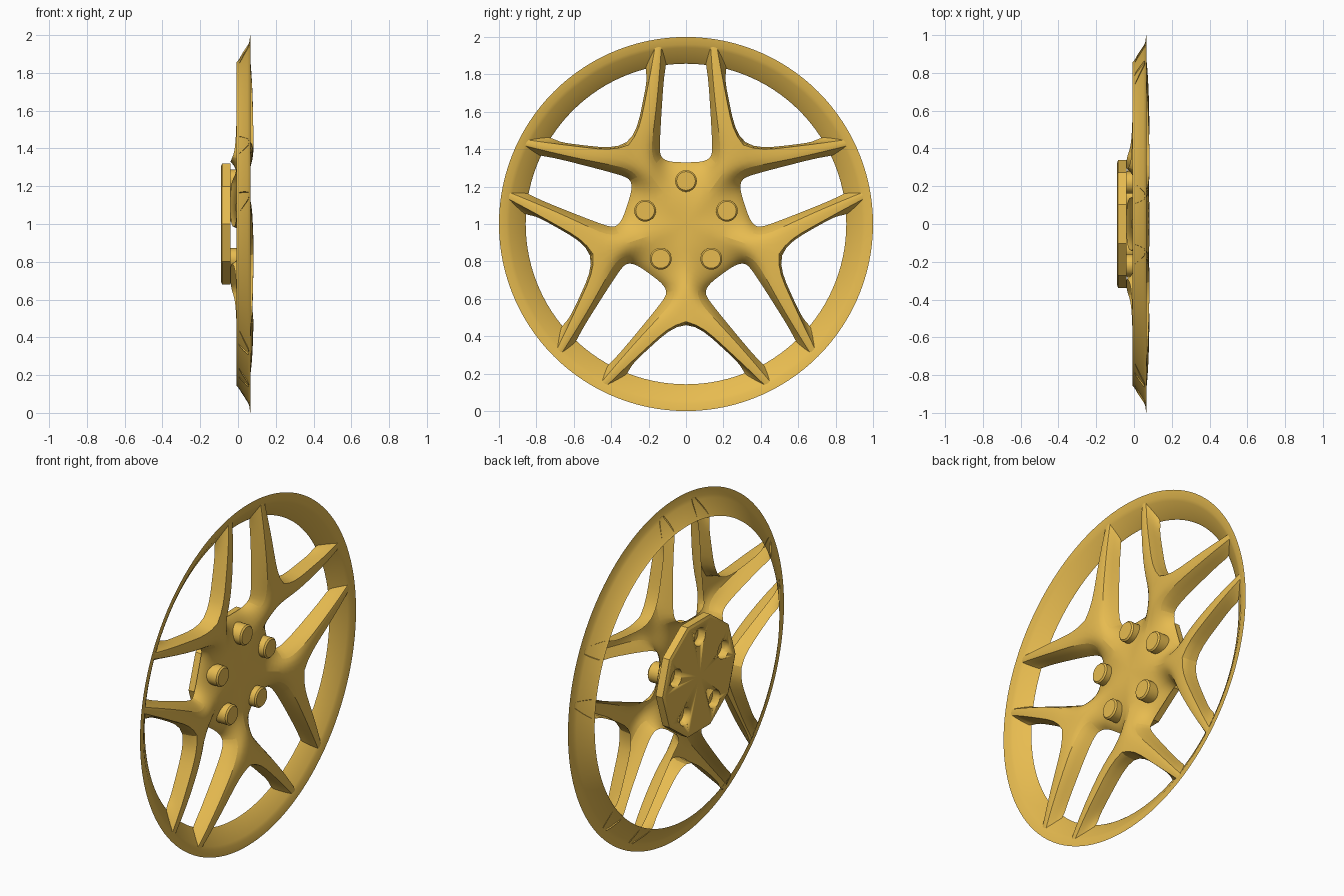
import bpy, bmesh
from math import sin, cos, pi, radians
from mathutils import Matrix, Vector

if "Cube" in bpy.data.objects:
    bpy.data.objects.remove(bpy.data.objects["Cube"])

gold = bpy.data.materials.new("gold_paint")
gold.diffuse_color = (0.80, 0.50, 0.08, 1)
gold.use_nodes = True
gold.node_tree.nodes["Principled BSDF"].inputs["Base Color"].default_value = gold.diffuse_color
CENTRE = Matrix.Translation((0, 0, 1))


def finish(name, bm, angle=35):
    me = bpy.data.meshes.new(name)
    bm.to_mesh(me)
    bm.free()
    ob = bpy.data.objects.new(name, me)
    bpy.context.collection.objects.link(ob)
    me.materials.append(gold)
    bpy.context.view_layer.objects.active = ob
    ob.select_set(True)
    bpy.ops.object.shade_smooth_by_angle(angle=radians(angle))
    ob.select_set(False)
    return ob


def place(t, s, x, k):
    # t across and s along the axis of window k, x is depth
    a = pi / 2 + k * 2 * pi / 5
    return Vector((x, s * cos(a) + t * sin(a), 1 + s * sin(a) - t * cos(a)))


def fork(r, x):
    return (r * sin(pi / 5), r * cos(pi / 5), x)


def lathe(bm, profile, n, phase=0.0, offset=(0, 0, 1)):
    # revolve (x, r) points about the x axis
    rings = []
    for x, r in profile:
        if r == 0:
            rings.append([bm.verts.new(Vector(offset) + Vector((x, 0, 0)))] * n)
        else:
            rings.append([bm.verts.new(Vector(offset) + Vector(
                (x, r * cos(phase + 2 * pi * i / n), r * sin(phase + 2 * pi * i / n))))
                for i in range(n)])
    for p, q in zip(rings, rings[1:]):
        for i in range(n):
            j = (i + 1) % n
            bm.faces.new(list(dict.fromkeys((p[i], p[j], q[j], q[i]))))


# Rim: thin conical ring
bm = bmesh.new()
lathe(bm, [(-0.008, 0.857), (0.0, 0.864), (0.05, 0.942), (0.059, 0.96), (0.065, 1.0)], 120)
bmesh.ops.recalc_face_normals(bm, faces=bm.faces)
finish("rim", bm, 50)

# Spokes and hub face: rows run hub centre to rim, each from window edge to fork edge
rows = [
    [(0, .33, -.04), (0, .295, -.008), (0, .15, .025)],
    [(.085, .33, -.04), (.09, .295, -.005), fork(.20, .035)],
    [(.135, .352, -.03), (.165, .325, .045), fork(.33, .068)],
    [(.143, .40, -.012), (.185, .40, .074), fork(.468, .086), fork(.482, .0)],
    [(.129, .63, -.006), (.153, .65, .078), (.222, .65, .080), (.233, .645, -.004)],
    [(.117, .81, -.004), (.138, .84, .069), (.188, .82, .071), (.202, .79, -.004)],
    [(.100, .866, -.004), (.131, .955, .057), (.165, .948, .057), (.226, .835, -.006)],
]
bm = bmesh.new()
crease = bm.edges.layers.float.new("crease_edge")
for k in range(5):
    for side in (1, -1):
        g = [[bm.verts.new(place(side * t, s, x, k)) for t, s, x in row] for row in rows]
        hub = bm.verts.new((0.03, 0, 1))
        quads = [(hub, g[0][2], g[1][2])]
        for p, q in zip(g, g[1:]):
            for i in range(min(len(p), len(q)) - 1):
                quads.append((p[i], p[i + 1], q[i + 1], q[i]))
        for f in quads:
            bm.faces.new(f if side > 0 else f[::-1])
        # keep the fork edge crisp and the window shoulder soft
        for p, q in zip(g[3:], g[4:]):
            bm.edges.get((p[2], q[2]))[crease] = 0.9
            bm.edges.get((p[1], q[1]))[crease] = 0.45
bmesh.ops.remove_doubles(bm, verts=bm.verts, dist=0.0005)
bmesh.ops.recalc_face_normals(bm, faces=bm.faces)
if sum(f.normal.x * f.calc_area() for f in bm.faces) < 0:
    bmesh.ops.reverse_faces(bm, faces=bm.faces)
spokes = finish("spokes", bm, 40)
sub = spokes.modifiers.new("smooth", 'SUBSURF')
sub.levels = sub.render_levels = 2
# move smoothing ahead of any angle-based modifier
spokes.modifiers.move(len(spokes.modifiers) - 1, 0)

# Mounting pad: ten-sided plate with bolt holes
bm = bmesh.new()
lathe(bm, [(-0.09, 0), (-0.09, 0.322), (-0.084, 0.338), (-0.04, 0.338), (-0.04, 0)], 10, 0)
bmesh.ops.remove_doubles(bm, verts=bm.verts, dist=0.0001)
bmesh.ops.recalc_face_normals(bm, faces=bm.faces)
pad = finish("mounting_pad", bm, 20)

bm = bmesh.new()
for k in range(5):
    lathe(bm, [(-0.12, 0), (-0.12, 0.052), (-0.035, 0.052), (-0.035, 0)], 32,
          offset=place(0, 0.23, 0, k))
bmesh.ops.recalc_face_normals(bm, faces=bm.faces)
cutter = finish("bolt_hole_cutter", bm)
cutter.hide_render = True
cutter.hide_viewport = False
mod = pad.modifiers.new("holes", 'BOOLEAN')
mod.operation = 'DIFFERENCE'
mod.solver = 'EXACT'
mod.object = cutter
bpy.context.view_layer.objects.active = pad
pad.select_set(True)
bpy.ops.object.modifier_apply(modifier="holes")
pad.select_set(False)
bpy.data.objects.remove(cutter)

# Wheel bolts
for k in range(5):
    bm = bmesh.new()
    lathe(bm, [(-0.042, 0), (-0.042, 0.058), (0.052, 0.058), (0.06, 0.05), (0.06, 0)], 32,
          offset=place(0, 0.23, 0, k))
    bmesh.ops.recalc_face_normals(bm, faces=bm.faces)
    finish(f"bolt_{k + 1}", bm, 30)
